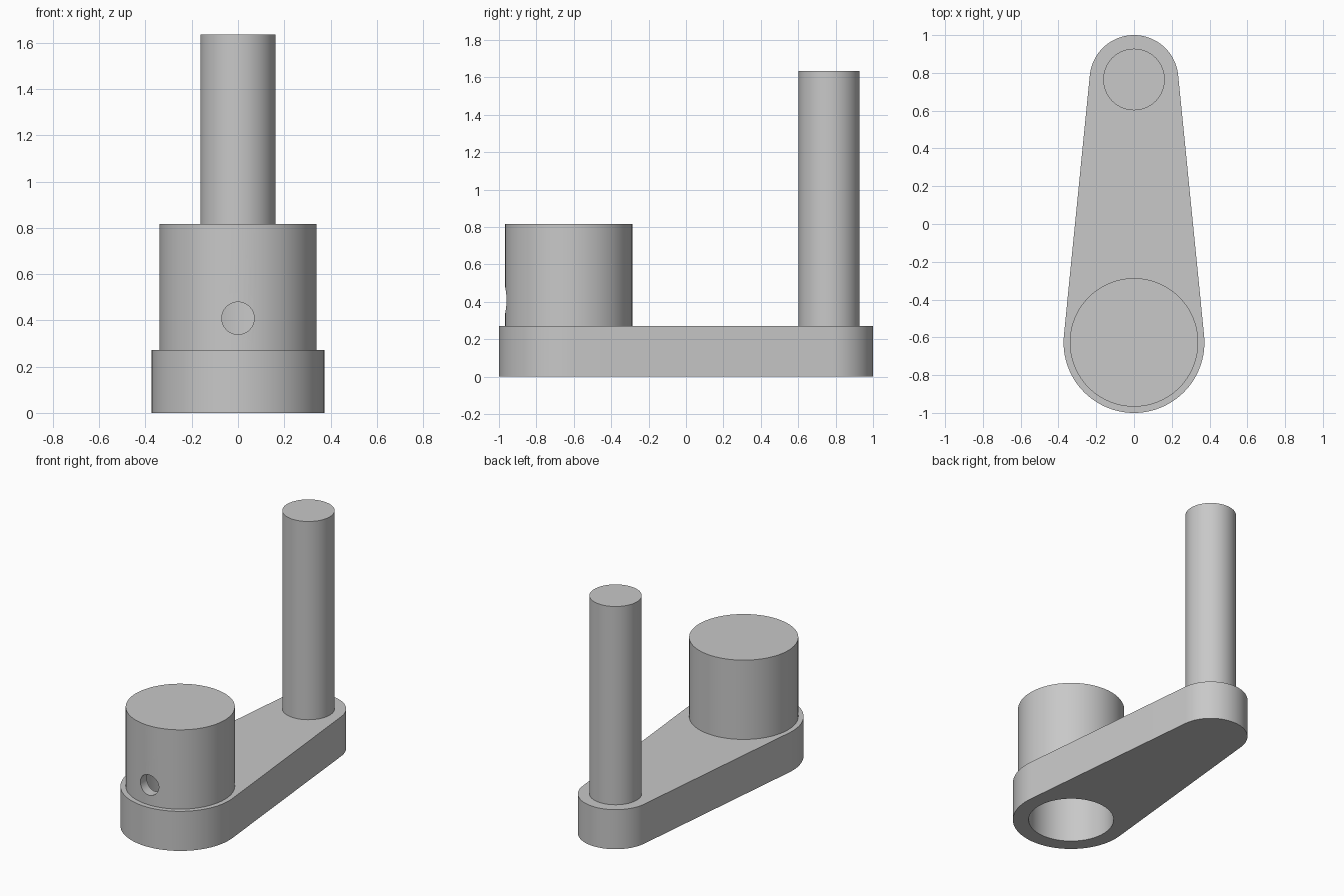
import bpy, bmesh, math
from mathutils import Matrix, Vector

cube = bpy.data.objects.get("Cube")
if cube:
    bpy.data.objects.remove(cube, do_unlink=True)

HUB_Y, PIN_Y = -0.627, 0.765
END_R, TIP_R = 0.373, 0.235
ARM_H = 0.272

grey = bpy.data.materials.new("plain grey")
grey.use_nodes = True
grey.diffuse_color = (0.58, 0.58, 0.58, 1)
grey.node_tree.nodes["Principled BSDF"].inputs["Base Color"].default_value = grey.diffuse_color


def make(name, bm):
    bmesh.ops.recalc_face_normals(bm, faces=bm.faces)
    mesh = bpy.data.meshes.new(name)
    bm.to_mesh(mesh)
    bm.free()
    mesh.materials.append(grey)
    obj = bpy.data.objects.new(name, mesh)
    bpy.context.collection.objects.link(obj)
    return obj


def cylinder(name, radius, start, end):
    start, end = Vector(start), Vector(end)
    axis = end - start
    turn = axis.to_track_quat('Z', 'Y').to_matrix().to_4x4()
    bm = bmesh.new()
    bmesh.ops.create_cone(bm, cap_ends=True, segments=96, radius1=radius, radius2=radius,
                          depth=axis.length,
                          matrix=Matrix.Translation((start + end) / 2) @ turn)
    return make(name, bm)


def arc(y, r, a, b, n):
    angles = [a + (b - a) * i / n for i in range(n + 1)]
    return [(r * math.cos(t), y + r * math.sin(t), 0) for t in angles]


def cut(obj, cutter):
    mod = obj.modifiers.new("cut", 'BOOLEAN')
    mod.operation = 'DIFFERENCE'
    mod.solver = 'EXACT'
    mod.object = cutter
    bpy.context.view_layer.objects.active = obj
    bpy.ops.object.modifier_apply(modifier=mod.name)


# Tapered arm: two rounded ends joined by tangent sides
tilt = math.asin((END_R - TIP_R) / (PIN_Y - HUB_Y))
outline = arc(PIN_Y, TIP_R, tilt, math.pi - tilt, 48)
outline += arc(HUB_Y, END_R, math.pi - tilt, 2 * math.pi + tilt, 56)
bm = bmesh.new()
base = bm.faces.new([bm.verts.new(p) for p in outline])
top = bmesh.ops.extrude_face_region(bm, geom=[base])["geom"]
bmesh.ops.translate(bm, vec=(0, 0, ARM_H),
                    verts=[v for v in top if isinstance(v, bmesh.types.BMVert)])
arm = make("arm", bm)

# Hub and handle pin
hub = cylinder("hub", 0.34, (0, HUB_Y, ARM_H), (0, HUB_Y, 0.817))
pin = cylinder("handle_pin", 0.163, (0, PIN_Y, ARM_H), (0, PIN_Y, 1.635))

# Blind bore from below and set screw hole in the front wall
bore = cylinder("bore_cutter", 0.272, (0, HUB_Y, -0.1), (0, HUB_Y, 0.68))
screw = cylinder("screw_hole_cutter", 0.07, (0, -1.2, 0.409), (0, HUB_Y, 0.409))
cut(arm, bore)
cut(hub, bore)
cut(hub, screw)
for helper in (bore, screw):
    bpy.data.objects.remove(helper, do_unlink=True)

# Smooth walls with sharp rims
bpy.ops.object.select_all(action='DESELECT')
for obj in (arm, hub, pin):
    obj.select_set(True)
bpy.context.view_layer.objects.active = arm
bpy.ops.object.shade_smooth_by_angle(angle=math.radians(30))
